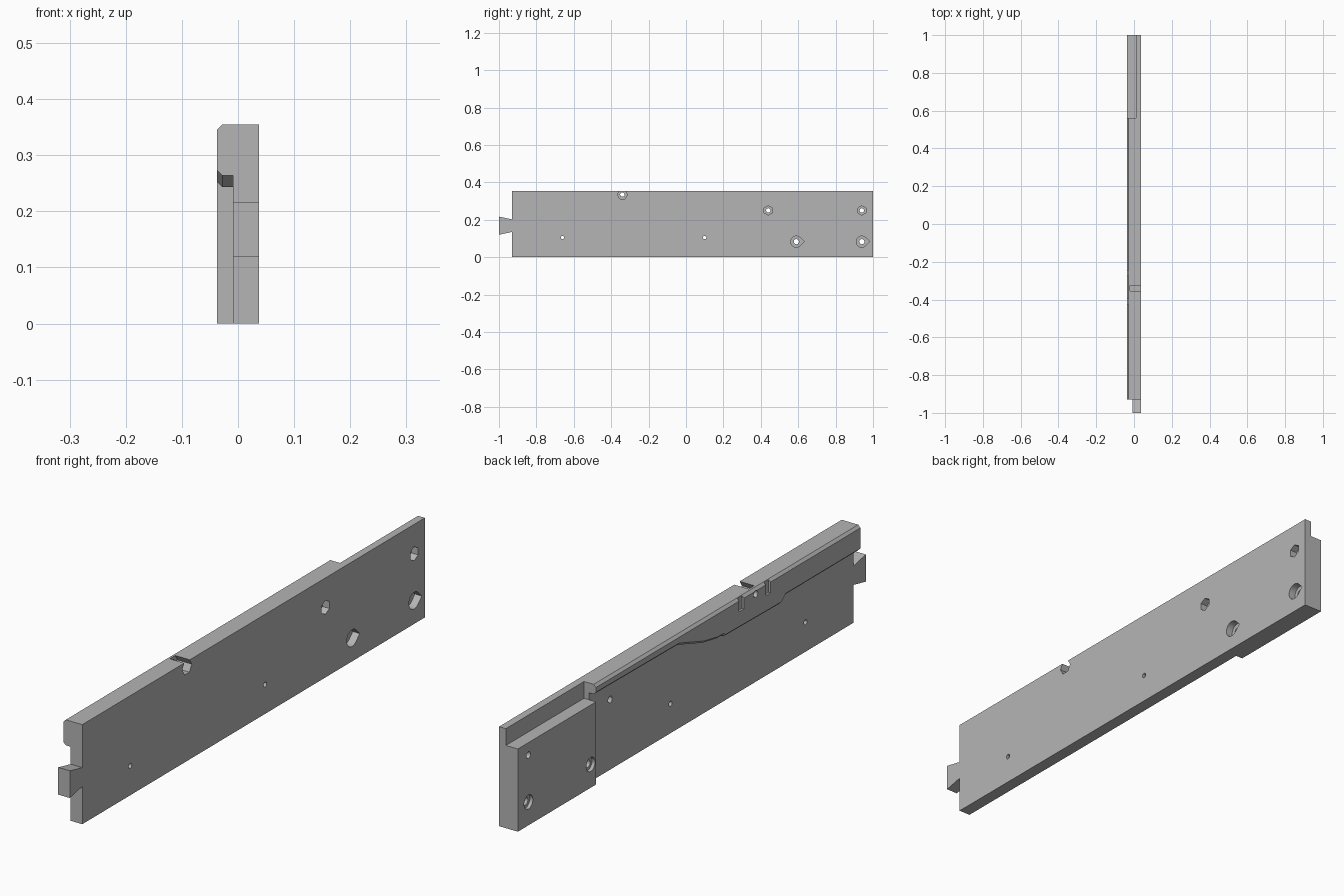
import bpy, bmesh, math

old = bpy.data.objects.get("Cube")
if old:
    bpy.data.objects.remove(old, do_unlink=True)

grey = bpy.data.materials.new("plain_grey")
grey.use_nodes = True
colour = (0.46, 0.46, 0.46, 1)
grey.diffuse_color = colour
grey.node_tree.nodes["Principled BSDF"].inputs["Base Color"].default_value = colour

OUT, FACE, FLAT = -0.037, -0.009, 0.037   # outer side, plate face, flat side
TOP, STEP_Y, END_Y = 0.355, 0.56, -0.93


def loft(name, sections):
    """Skin a closed solid through matching cross-sections."""
    bm = bmesh.new()
    rings = [[bm.verts.new(p) for p in s] for s in sections]
    n = len(rings[0])
    bm.faces.new(rings[0])
    bm.faces.new(rings[-1])
    for a, b in zip(rings, rings[1:]):
        for i in range(n):
            j = (i + 1) % n
            bm.faces.new((a[i], a[j], b[j], b[i]))
    bmesh.ops.recalc_face_normals(bm, faces=bm.faces)
    mesh = bpy.data.meshes.new(name)
    bm.to_mesh(mesh)
    bm.free()
    mesh.materials.append(grey)
    ob = bpy.data.objects.new(name, mesh)
    bpy.context.collection.objects.link(ob)
    return ob


def slab(name, outline, x0, x1):
    """Extrude a (y, z) outline along x."""
    return loft(name, [[(x, y, z) for y, z in outline] for x in (x0, x1)])


def box(name, x0, x1, y0, y1, z0, z1):
    return slab(name, [(y0, z0), (y1, z0), (y1, z1), (y0, z1)], x0, x1)


def ring(y, z, r, sides, turn=0.0):
    return [(y + r * math.cos(math.tau * i / sides + turn),
             z + r * math.sin(math.tau * i / sides + turn)) for i in range(sides)]


def combine(target, tool, operation):
    mod = target.modifiers.new(tool.name, 'BOOLEAN')
    mod.object, mod.operation, mod.solver = tool, operation, 'EXACT'
    bpy.context.view_layer.objects.active = target
    bpy.ops.object.modifier_apply(modifier=mod.name)
    bpy.data.objects.remove(tool, do_unlink=True)


def cut(outline, x0, x1):
    combine(body, slab("cutter", outline, x0, x1), 'DIFFERENCE')


# Main plate with the dovetail tab on its front end
body = slab("slide_plate", [
    (END_Y, 0), (1, 0), (1, TOP), (END_Y, TOP),
    (END_Y, 0.202), (-1, 0.217), (-1, 0.12), (END_Y, 0.135)], FACE, FLAT)

# Top rail: chamfered section following a shaped lower edge
lower_edge = [(END_Y, 0.264), (-0.51, 0.264), (-0.485, 0.243), (-0.17, 0.247),
              (-0.16, 0.255), (-0.13, 0.255), (-0.05, 0.27), (0.09, 0.316),
              (STEP_Y, 0.32)]
c = 0.009
rail = loft("top_rail", [
    [(0, y, z), (OUT + c, y, z), (OUT, y, z + c),
     (OUT, y, TOP - c), (OUT + c, y, TOP), (0, y, TOP)] for y, z in lower_edge])
combine(body, rail, 'UNION')

# Thick block at the rear, with a ledge cut along its top
combine(body, box("rear_block", OUT, 0, STEP_Y, 1, 0, 0.295), 'UNION')
combine(body, box("ledge_cutter", -0.1, 0.01, STEP_Y, 1.1, 0.295, 0.4), 'DIFFERENCE')

# Pin holes
for y in (-0.66, 0.10):
    cut(ring(y, 0.105, 0.009, 12), -0.1, 0.1)

# Bolt holes with hexagonal nut pockets
for y, z, r, turn, depth in ((0.44, 0.25, 0.025, math.pi / 6, 0.01),
                             (0.94, 0.25, 0.025, math.pi / 6, 0.01),
                             (-0.34, 0.335, 0.027, 0, -0.02)):
    cut(ring(y, z, 0.012, 12), -0.1, 0.1)
    cut(ring(y, z, r, 6, turn), depth, 0.1)

# Counterbored holes with teardrop recesses on the flat side
for y in (0.59, 0.94):
    z, r = 0.083, 0.03
    arc = [(y + r * math.cos(a), z + r * math.sin(a))
           for a in (math.radians(45 + 270 * i / 15) for i in range(16))]
    cut(ring(y, z, 0.014, 12), -0.1, 0.1)
    cut(arc + [(y + r * math.sqrt(2), z)], 0.01, 0.1)
    cut(ring(y, z, 0.025, 16), -0.1, -0.025)

# Upright grooves in the rail
for y in (-0.41, -0.26):
    groove = box("groove_cutter", -0.1, -0.029, y - 0.013, y + 0.013, 0.308, 0.4)
    combine(body, groove, 'DIFFERENCE')

bpy.ops.object.select_all(action='DESELECT')
body.select_set(True)
bpy.context.view_layer.objects.active = body
bpy.ops.object.shade_smooth_by_angle(angle=math.radians(25))
